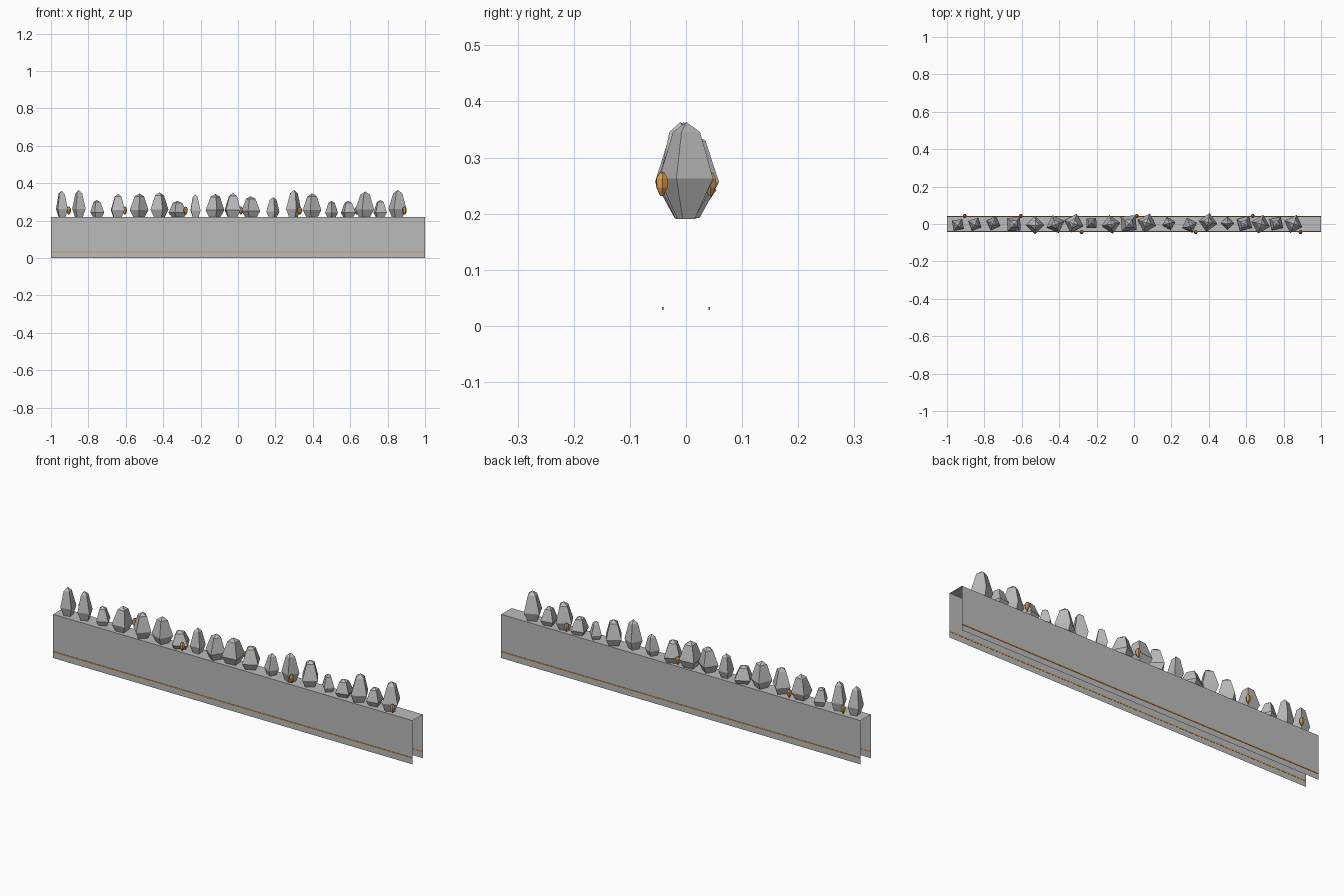
import bpy, bmesh, math, random
from mathutils import Vector

if "Cube" in bpy.data.objects:
    bpy.data.objects.remove(bpy.data.objects["Cube"])
random.seed(4)


def material(name, col):
    m = bpy.data.materials.new(name)
    m.diffuse_color = (*col, 1)
    m.use_nodes = True
    m.node_tree.nodes["Principled BSDF"].inputs["Base Color"].default_value = m.diffuse_color
    return m


STONE = material("grey stone", (0.5, 0.5, 0.5))
AMBER = material("amber", (0.72, 0.33, 0.06))


def finish(bm, name, mat):
    me = bpy.data.meshes.new(name)
    bm.to_mesh(me)
    bm.free()
    me.materials.append(mat)
    ob = bpy.data.objects.new(name, me)
    bpy.context.collection.objects.link(ob)
    return ob


def crystal(name, mat, x, y, z0, z1, r, angle, rings, sides=4, lean=0.0):
    """Stack of (height fraction, radius fraction) rings closed by a peak."""
    bm = bmesh.new()
    h = z1 - z0
    dx, dy = random.uniform(-lean, lean), random.uniform(-lean, lean)
    loops = []
    for f, s in rings:
        loops.append([bm.verts.new((
            x + dx * f + r * s * math.cos(angle + math.tau * i / sides),
            y + dy * f + r * s * math.sin(angle + math.tau * i / sides),
            z0 + h * f)) for i in range(sides)])
    for a, b in zip(loops, loops[1:]):
        for i in range(sides):
            j = (i + 1) % sides
            bm.faces.new((a[i], a[j], b[j], b[i]))
    bm.faces.new(loops[0][::-1])
    peak = bm.verts.new((x + dx, y + dy, z1))
    for i in range(sides):
        bm.faces.new((loops[-1][i], loops[-1][(i + 1) % sides], peak))
    return finish(bm, name, mat)


# Wall: thin sheet channel, open below and at both ends
W, H = 0.041, 0.22
bm = bmesh.new()
section = [(-W, 0), (-W, H), (W, H), (W, 0)]
left = [bm.verts.new((-1, y, z)) for y, z in section]
right = [bm.verts.new((1, y, z)) for y, z in section]
for i in range(3):
    bm.faces.new((left[i], right[i], right[i + 1], left[i + 1]))
finish(bm, "wall_channel", STONE)

# Amber line along each side
for side, name in ((-1, "front_line"), (1, "back_line")):
    bm = bmesh.new()
    bmesh.ops.create_cube(bm, size=1)
    for v in bm.verts:
        v.co = Vector((v.co.x * 2, side * (W + 0.0005) + v.co.y * 0.003,
                       0.031 + v.co.z * 0.006))
    finish(bm, name, AMBER)

# Stones on top: x, y, half width, top height, turn in degrees
stones = [
    (-.94, -.003, .032, .36, 10), (-.85, 0, .036, .363, 20),
    (-.75, .004, .037, .31, 25), (-.645, -.003, .037, .343, 3),
    (-.53, -.004, .05, .345, 45), (-.42, 0, .048, .35, -25),
    (-.32, .006, .05, .305, 28), (-.226, .003, .027, .34, 2),
    (-.125, -.004, .05, .342, -35), (-.03, .005, .043, .347, 5),
    (.07, .005, .05, .33, 28), (.185, 0, .035, .325, -30),
    (.295, -.005, .04, .363, -25), (.395, .008, .05, .345, 35),
    (.5, .006, .034, .305, 45), (.59, .005, .04, .305, 15),
    (.675, -.003, .05, .355, 30), (.76, .003, .036, .31, 12),
    (.85, 0, .048, .363, 25)]
for n, (x, y, hw, top, deg) in enumerate(stones):
    a = math.radians(deg + 45)
    r = hw / max(abs(math.cos(a)), abs(math.sin(a)))
    base = 0.19 + 0.1 * (0.363 - top)
    crystal(f"stone_{n + 1}", STONE, x, y, base, top, r, a,
            [(0, .32), (.42, 1), (.9, .5)], lean=.006)

# Small amber crystals on the top edges
for x, side in ((-.28, -1), (.33, -1), (.89, -1),
                (-.905, 1), (-.605, 1), (.015, 1), (.635, 1)):
    crystal("amber_crystal", AMBER, x, side * 0.043, 0.231, 0.275, .0115, 0.1,
            [(0, .25), (.35, .95), (.72, 1), (.95, .45)], sides=6)
